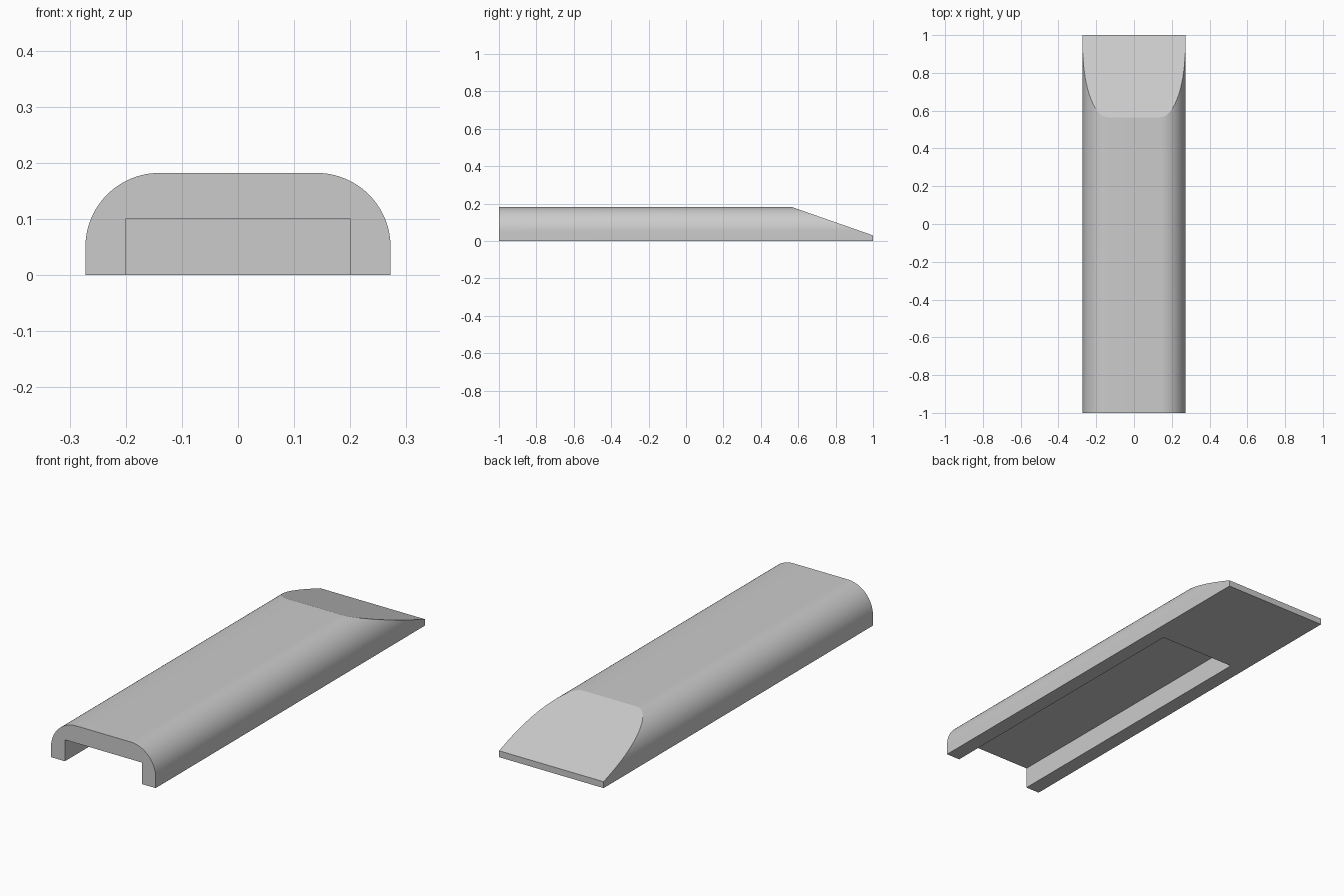
import bpy, bmesh, math
from mathutils import Vector

HALF_W, HEIGHT, RADIUS = 0.272, 0.182, 0.132
SLOT_HALF_W, SLOT_H, SLOT_END = 0.2, 0.101, 0.447
SLOPE_START, TIP_H = 0.565, 0.03
STEPS = 24

if "Cube" in bpy.data.objects:
    bpy.data.objects.remove(bpy.data.objects["Cube"], do_unlink=True)

grey = bpy.data.materials.new("plain grey")
grey.use_nodes = True
colour = (0.6, 0.6, 0.6, 1)
grey.diffuse_color = colour
grey.node_tree.nodes["Principled BSDF"].inputs["Base Color"].default_value = colour


def extrude_profile(name, points, y0, y1):
    """Sweep an xz outline from y0 to y1 as a closed solid."""
    bm = bmesh.new()
    face = bm.faces.new([bm.verts.new((x, y0, z)) for x, z in points])
    ext = bmesh.ops.extrude_face_region(bm, geom=[face], use_keep_orig=True)
    moved = [g for g in ext["geom"] if isinstance(g, bmesh.types.BMVert)]
    bmesh.ops.translate(bm, verts=moved, vec=(0, y1 - y0, 0))
    bmesh.ops.recalc_face_normals(bm, faces=bm.faces)
    mesh = bpy.data.meshes.new(name)
    bm.to_mesh(mesh)
    bm.free()
    mesh.materials.append(grey)
    obj = bpy.data.objects.new(name, mesh)
    bpy.context.collection.objects.link(obj)
    return obj


# Body outline: flat base, upright sides, rounded shoulders
angles = [math.pi / 2 * i / STEPS for i in range(STEPS + 1)]
right = [(HALF_W - RADIUS + RADIUS * math.cos(a),
          HEIGHT - RADIUS + RADIUS * math.sin(a)) for a in angles]
outline = [(HALF_W, 0)] + right
outline += [(-x, z) for x, z in reversed(outline)]
body = extrude_profile("body", outline, -1, 1)

# Sloped back end
bm = bmesh.new()
bm.from_mesh(body.data)
normal = Vector((0, HEIGHT - TIP_H, 1 - SLOPE_START)).normalized()
cut = bmesh.ops.bisect_plane(bm, geom=bm.verts[:] + bm.edges[:] + bm.faces[:],
                             plane_co=(0, 1, TIP_H), plane_no=normal,
                             clear_outer=True)
rim = [g for g in cut["geom_cut"] if isinstance(g, bmesh.types.BMEdge)]
bmesh.ops.contextual_create(bm, geom=rim)
bmesh.ops.recalc_face_normals(bm, faces=bm.faces)
bm.to_mesh(body.data)
bm.free()

# Slot along the underside, open at the front
w = SLOT_HALF_W
cutter = extrude_profile("slot_cutter",
                         [(-w, -0.1), (w, -0.1), (w, SLOT_H), (-w, SLOT_H)],
                         -1.1, SLOT_END)
cutter.hide_render = True
slot = body.modifiers.new("slot", "BOOLEAN")
slot.operation = "DIFFERENCE"
slot.solver = "EXACT"
slot.object = cutter

bpy.ops.object.select_all(action="DESELECT")
body.select_set(True)
bpy.context.view_layer.objects.active = body
bpy.ops.object.modifier_apply(modifier="slot")
bpy.data.objects.remove(cutter, do_unlink=True)

# Smooth shoulders, crisp edges
bpy.ops.object.shade_smooth_by_angle(angle=math.radians(12))
